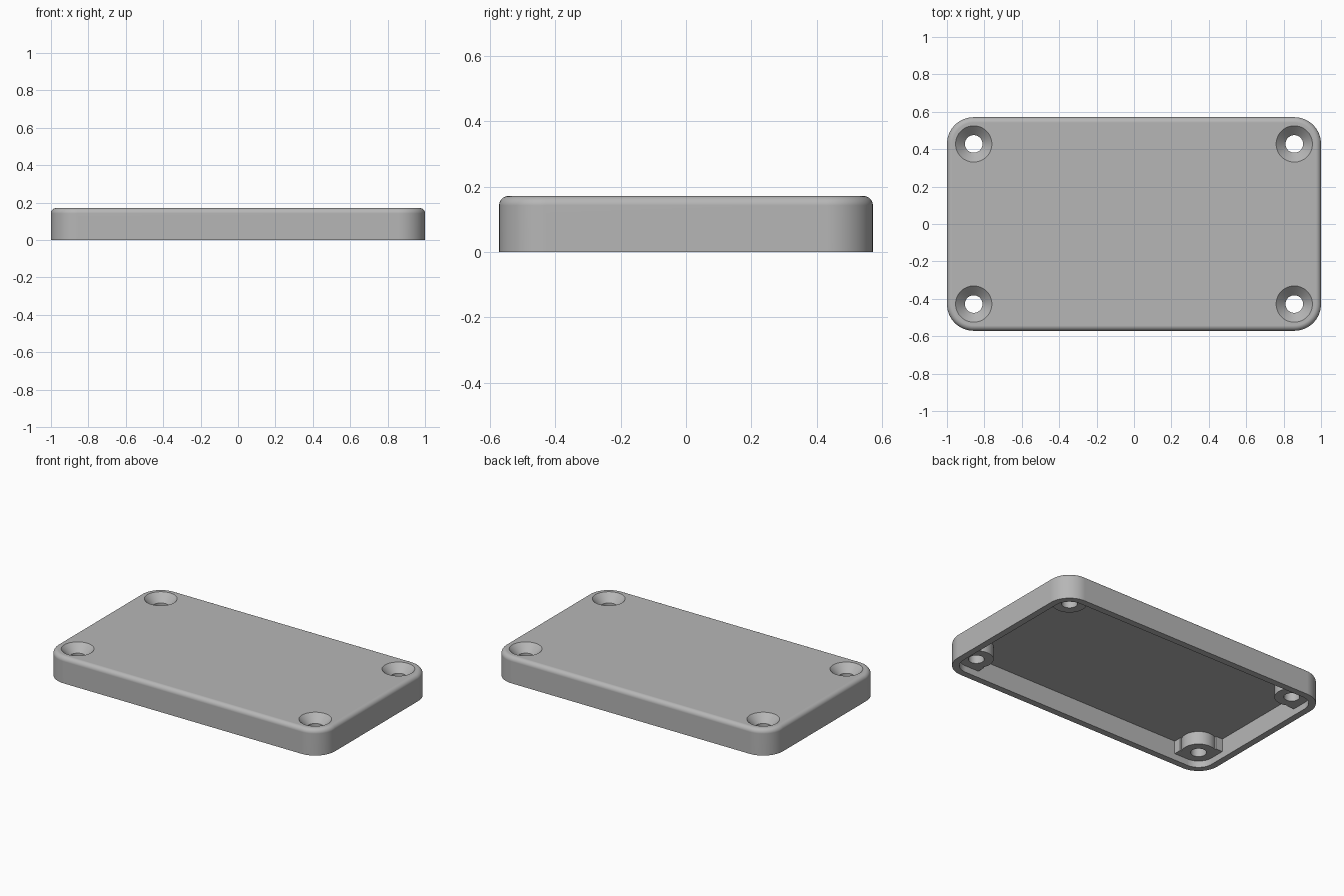
import bpy, bmesh, math
from mathutils import Matrix

HALF_X, HALF_Y, HEIGHT = 1.0, 0.571, 0.171
CORNER, WALL, FILLET = 0.143, 0.043, 0.0286
SCREW_X, SCREW_Y = HALF_X - CORNER, HALF_Y - CORNER
BOSS_BOTTOM, BOSS_R = 0.043, 0.1
SIGNS = [(sx, sy) for sx in (-1, 1) for sy in (-1, 1)]

cube = bpy.data.objects.get("Cube")
if cube:
    bpy.data.objects.remove(cube, do_unlink=True)

grey = bpy.data.materials.new("plain grey")
grey.use_nodes = True
colour = (0.47, 0.47, 0.47, 1)
grey.diffuse_color = colour
grey.node_tree.nodes["Principled BSDF"].inputs["Base Color"].default_value = colour


def make_object(name, bm):
    bmesh.ops.recalc_face_normals(bm, faces=bm.faces)
    mesh = bpy.data.meshes.new(name)
    bm.to_mesh(mesh)
    bm.free()
    mesh.materials.append(grey)
    obj = bpy.data.objects.new(name, mesh)
    bpy.context.collection.objects.link(obj)
    return obj


def loft(bm, loops):
    """Skin closed loops of points and cap both ends."""
    rings = [[bm.verts.new(p) for p in loop] for loop in loops]
    n = len(rings[0])
    for a, b in zip(rings, rings[1:]):
        for i in range(n):
            j = (i + 1) % n
            bm.faces.new((a[i], a[j], b[j], b[i]))
    bm.faces.new(rings[0][::-1])
    bm.faces.new(rings[-1])


def rounded_loop(inset, z, steps=14):
    """Rounded rectangle whose corners share the screw centres."""
    r, pts = CORNER - inset, []
    for q, (sx, sy) in enumerate([(1, 1), (-1, 1), (-1, -1), (1, -1)]):
        for s in range(steps + 1):
            a = (q + s / steps) * math.pi / 2
            pts.append((sx * SCREW_X + r * math.cos(a),
                        sy * SCREW_Y + r * math.sin(a), z))
    return pts


def circle(cx, cy, r, z, n=64):
    return [(cx + r * math.cos(2 * math.pi * i / n),
             cy + r * math.sin(2 * math.pi * i / n), z) for i in range(n)]


def add_box(bm, x0, x1, y0, y1, z0, z1):
    place = Matrix.Translation(((x0 + x1) / 2, (y0 + y1) / 2, (z0 + z1) / 2))
    size = Matrix.Diagonal((abs(x1 - x0), abs(y1 - y0), z1 - z0, 1))
    bmesh.ops.create_cube(bm, size=1, matrix=place @ size)


def subtract(obj, cutters):
    """Cut the helpers out of obj, bake the result and remove the helpers."""
    for c in cutters:
        c.hide_render = True
        mod = obj.modifiers.new("cut", 'BOOLEAN')
        mod.operation, mod.solver, mod.object = 'DIFFERENCE', 'EXACT', c
    graph = bpy.context.evaluated_depsgraph_get()
    mesh = bpy.data.meshes.new_from_object(obj.evaluated_get(graph))
    obj.modifiers.clear()
    obj.data = mesh
    for c in cutters:
        bpy.data.objects.remove(c, do_unlink=True)


# Outer shell with a rounded top edge
bm = bmesh.new()
loops = [rounded_loop(0, 0)]
for k in range(9):
    a = k / 8 * math.pi / 2
    loops.append(rounded_loop(FILLET * (1 - math.cos(a)),
                              HEIGHT - FILLET + FILLET * math.sin(a)))
loft(bm, loops)
lid = make_object("enclosure_lid", bm)

# Hollow underside, leaving solid screw bosses and their wall ribs
bm = bmesh.new()
loft(bm, [rounded_loop(WALL, -0.1), rounded_loop(WALL, HEIGHT - WALL)])
cavity = make_object("cavity_cutter", bm)

bm = bmesh.new()
for sx, sy in SIGNS:
    loft(bm, [circle(sx * SCREW_X, sy * SCREW_Y, BOSS_R + 0.002, z)
              for z in (BOSS_BOTTOM, 0.3)])
bosses = make_object("boss_helper", bm)

bm = bmesh.new()
near, far = 0.05, 0.12
for sx, sy in SIGNS:
    cx, cy = SCREW_X, SCREW_Y
    add_box(bm, sx * (cx - BOSS_R), sx * cx,
            sy * (cy + near), sy * (cy + far), BOSS_BOTTOM, 0.3)
    add_box(bm, sx * (cx + near), sx * (cx + far),
            sy * (cy - BOSS_R), sy * cy, BOSS_BOTTOM, 0.3)
ribs = make_object("rib_helper", bm)
subtract(cavity, [bosses, ribs])

# Countersunk screw holes
bm = bmesh.new()
hole_r, sink_r = 0.047, 0.097
for sx, sy in SIGNS:
    profile = [(hole_r, -0.1), (hole_r, HEIGHT - (sink_r - hole_r)),
               (sink_r, HEIGHT), (sink_r, 0.3)]
    loft(bm, [circle(sx * SCREW_X, sy * SCREW_Y, r, z) for r, z in profile])
holes = make_object("screw_hole_cutter", bm)
subtract(lid, [cavity, holes])

# Smooth curves, crisp edges, flat panels
lid.data.materials.clear()
lid.data.materials.append(grey)
bpy.ops.object.select_all(action='DESELECT')
lid.select_set(True)
bpy.context.view_layer.objects.active = lid
bpy.ops.object.shade_smooth_by_angle(angle=math.radians(30))
lid.modifiers.new("flat_panels", 'WEIGHTED_NORMAL').keep_sharp = True
